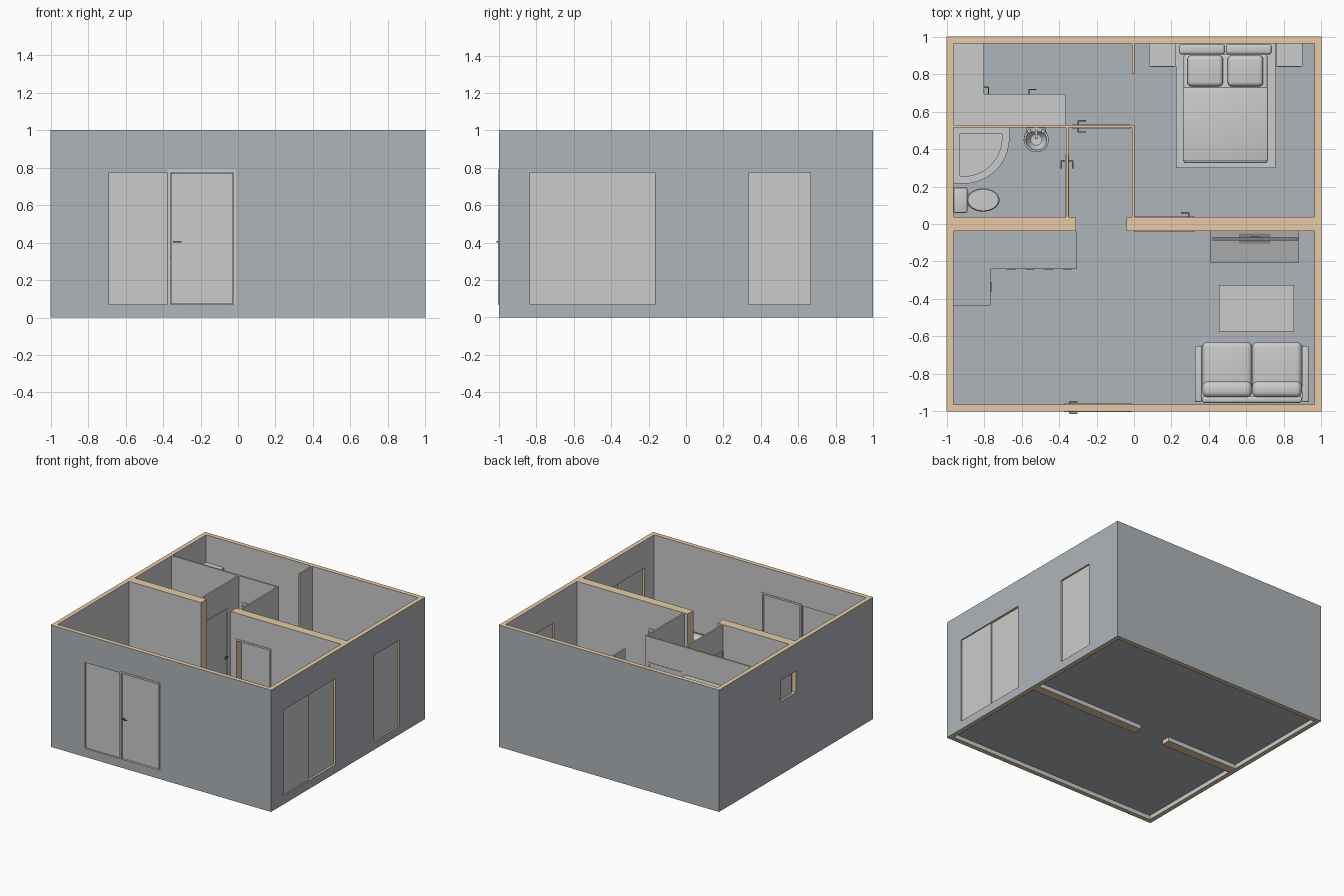
import bpy, bmesh
from math import sin, cos, pi, radians
from mathutils import Matrix

if "Cube" in bpy.data.objects:
    bpy.data.objects.remove(bpy.data.objects["Cube"])

def mat(name, r, g, b):
    m = bpy.data.materials.new(name)
    m.diffuse_color = (r, g, b, 1)
    m.use_nodes = True
    m.node_tree.nodes["Principled BSDF"].inputs["Base Color"].default_value = m.diffuse_color
    return m

BLUE = mat("blue_grey", .43, .46, .49)
TAN = mat("tan_edge", .80, .60, .38)
DARK = mat("dark_grey", .22, .22, .22)
FL = .07          # finished floor level
IN = .963         # inner face of the outer walls

def finish(name, bm, m=None, smooth=False):
    me = bpy.data.meshes.new(name)
    bmesh.ops.recalc_face_normals(bm, faces=bm.faces)
    bm.to_mesh(me)
    bm.free()
    if m:
        me.materials.append(m)
    ob = bpy.data.objects.new(name, me)
    bpy.context.collection.objects.link(ob)
    if smooth:
        bpy.ops.object.select_all(action='DESELECT')
        ob.select_set(True)
        bpy.context.view_layer.objects.active = ob
        bpy.ops.object.shade_smooth_by_angle(angle=radians(40))
    return ob

def box(name, x0, x1, y0, y1, z0, z1, m=None, bevel=0, seg=4):
    bm = bmesh.new()
    M = Matrix.Translation(((x0+x1)/2, (y0+y1)/2, (z0+z1)/2)) @ Matrix.Diagonal((x1-x0, y1-y0, z1-z0, 1))
    bmesh.ops.create_cube(bm, size=1, matrix=M)
    if bevel:
        bmesh.ops.bevel(bm, geom=bm.edges[:], offset=bevel, segments=seg, profile=.5, affect='EDGES')
    return finish(name, bm, m, bool(bevel))

def prism(name, pts, z0, z1, m=None):
    bm = bmesh.new()
    f = bm.faces.new([bm.verts.new((x, y, z0)) for x, y in pts])
    r = bmesh.ops.extrude_face_region(bm, geom=[f])
    bmesh.ops.translate(bm, vec=(0, 0, z1-z0), verts=[v for v in r['geom'] if isinstance(v, bmesh.types.BMVert)])
    return finish(name, bm, m, True)

def lathe(name, prof, cx, cy, sx=1, sy=1, n=32, m=None):
    bm = bmesh.new()
    vs = [bm.verts.new((r, 0, z)) for r, z in prof]
    es = [bm.edges.new(p) for p in zip(vs, vs[1:])]
    bmesh.ops.spin(bm, geom=vs+es, cent=(0, 0, 0), axis=(0, 0, 1), angle=2*pi, steps=n)
    bmesh.ops.remove_doubles(bm, verts=bm.verts, dist=1e-5)
    bmesh.ops.transform(bm, verts=bm.verts, matrix=Matrix.Translation((cx, cy, 0)) @ Matrix.Diagonal((sx, sy, 1, 1)))
    return finish(name, bm, m, True)

def cut(ob, cutters):
    for c in cutters:
        md = ob.modifiers.new("cut", 'BOOLEAN')
        md.operation, md.solver, md.object = 'DIFFERENCE', 'EXACT', c
    dg = bpy.context.evaluated_depsgraph_get()
    me = bpy.data.meshes.new_from_object(ob.evaluated_get(dg))
    ob.modifiers.clear()
    ob.data = me
    for c in cutters:
        bpy.data.objects.remove(c)

def abox(name, axis, a0, a1, b0, b1, z0, z1, m=None):
    """Box given along a wall (a) and through it (b)."""
    if axis == 'x':
        return box(name, a0, a1, b0, b1, z0, z1, m)
    return box(name, b0, b1, a0, a1, z0, z1, m)

def wall(name, axis, a0, a1, b0, b1, z0=0, holes=()):
    """Wall with cut openings; cut edges are tan, outside is blue grey."""
    ob = abox(name, axis, a0, a1, b0, b1, z0, 1)
    if holes:
        cut(ob, [abox("cutter", axis, h[0], h[1], b0-.1, b1+.1, h[2], h[3]) for h in holes])
    me = ob.data
    me.materials.clear()
    for m in (None, BLUE, TAN):
        me.materials.append(m)
    k = 1 if axis == 'x' else 0
    for p in me.polygons:
        c = p.center
        if abs(p.normal.z) < .5 and max(abs(c.x), abs(c.y)) > .999:
            p.material_index = 1
        elif b0+.001 < c[k] < b1-.001:
            p.material_index = 2
        else:
            p.material_index = 0

def lever(name, axis, a, b, side, d, z=.405):
    """Lever handle: stem out of the leaf, grip along it."""
    e = sorted((b, b+side*.025))
    abox(name+"_stem", axis, a-.004, a+.004, *e, z-.004, z+.004, DARK)
    g = sorted((a, a+d*.04))
    e = sorted((b+side*.02, b+side*.027))
    abox(name+"_grip", axis, *g, *e, z-.004, z+.004, DARK)

def door(name, axis, a0, a1, b0, b1, leaf, latch):
    """Casing round an opening, leaf and a lever on both faces."""
    w, e, top = .015, .004, .775
    for tag, p, q, z0, z1 in (("left", a0-w, a0, FL, top), ("right", a1, a1+w, FL, top), ("top", a0-w, a1+w, top, top+w)):
        abox(f"{name}_casing_{tag}", axis, p, q, b0-e, b1+e, z0, z1)
    abox(name+"_leaf", axis, a0+.002, a1-.002, leaf-.007, leaf+.007, FL+.003, top-.002)
    a = a1-.018 if latch > 0 else a0+.018
    for s in (-1, 1):
        lever(f"{name}_lever_{s}", axis, a, leaf+s*.007, s, -latch)

# Shell: floor and outer walls
box("floor", -IN, IN, -IN, IN, .035, FL, BLUE)
T = .775
wall("front_wall", 'x', -1, 1, -1, -IN, 0, [(-.69, -.378, FL, T), (-.36, -.025, FL, T)])
wall("back_wall", 'x', -1, 1, IN, 1)
wall("right_wall", 'y', -IN, IN, IN, 1, 0, [(-.835, -.165, FL, T), (.335, .665, FL, T)])
wall("left_wall", 'y', -IN, IN, -1, -IN, 0, [(0, .2, .6, T)])

# Inner walls
wall("middle_wall_left", 'x', -IN, -.31, -.037, .037)
wall("middle_wall_right", 'x', -.04, IN, -.037, .037, 0, [(.015, .31, FL, T)])
wall("hall_back_wall", 'x', -IN, .002, .515, .528, .06, [(-.315, -.035, FL, T)])
wall("bath_wall", 'y', .037, .515, -.364, -.351, .06, [(.055, .355, FL, T)])
wall("hall_right_wall", 'y', .037, .515, -.011, .002, .06)
wall("bedroom_stub_wall", 'y', .8, IN, -.011, .002, .06)

# Doors
door("front_door", 'x', -.36, -.025, -1, -IN, -.98, -1)
door("bedroom_door", 'x', .015, .31, -.037, .037, .03, 1)
door("hall_door", 'x', -.315, -.035, .515, .528, .5215, -1)
door("bath_door", 'y', .055, .355, -.364, -.351, -.3575, 1)

# Window panes
box("front_window_pane", -.69, -.378, -.986, -.976, FL, T)
box("side_window_pane_a", .982, .990, -.835, -.495, FL, T)
box("side_window_pane_b", .974, .982, -.505, -.165, FL, T)
box("bedroom_window_pane", .976, .986, .335, .665, FL, T)
box("bath_window_pane", -.984, -.974, .037, .2, .6, T)

# Kitchen counter
def ell(x0, xc, x1, y0, yc, y1):
    return [(x0, y1), (x0, y0), (xc, y0), (xc, yc), (x1, yc), (x1, y1)]
prism("kitchen_cabinets", ell(-IN, -.772, -.31, -.43, -.232, -.037), FL, .355)
prism("kitchen_worktop", ell(-IN, -.765, -.308, -.435, -.24, -.037), .355, .37, BLUE)
for i in range(4):
    x = -.68+i*.1
    box(f"cabinet_handle_{i}", x, x+.05, -.243, -.232, .32, .326, DARK)
box("cabinet_handle_side", -.772, -.761, -.36, -.31, .32, .326, DARK)

# Wardrobe
prism("wardrobe", [(-IN, IN), (-IN, .528), (-.365, .528), (-.365, .695), (-.8, .695), (-.8, IN)], FL, T)
lever("wardrobe_lever_a", 'x', -.56, .695, 1, 1)
lever("wardrobe_lever_b", 'y', .73, -.8, 1, -1)

# Shower tray
def quarter(x0, y1, r, n=20):
    cx, cy = -.91, .46
    arc = [(cx+r*sin(i*pi/2/n), cy-r*cos(i*pi/2/n)) for i in range(n+1)]
    return [(x0, y1), (x0, cy-r)] + arc + [(cx+r, y1)]
tray = prism("shower_tray", quarter(-IN, .515, .245), FL, .14)
cut(tray, [prism("cutter", quarter(-.93, .48, .205), .09, .2)])
lathe("shower_drain", [(0, .093), (.012, .093), (.012, .089)], -.9, .45, n=16)

# Toilet
box("toilet_tank", -IN, -.89, .06, .195, FL, .34, bevel=.006, seg=2)
lathe("toilet_bowl", [(0, FL), (.6, FL), (.5, .12), (.9, .18), (1, .2), (1, .212), (.93, .218), (0, .22)], -.805, .128, .087, .062)
box("toilet_neck", -.9, -.83, .09, .165, FL, .2)

# Wash basin
lathe("basin", [(0, .305), (.03, .31), (.05, .335), (.056, .36), (.066, .36), (.067, .345), (.05, .3), (.022, .28), (.02, FL), (0, FL)], -.522, .45)
box("basin_ledge", -.575, -.469, .49, .515, .325, .36, bevel=.006, seg=2)
for x in (-.56, -.484):
    lathe("basin_tap", [(0, .39), (.01, .39), (.011, .375), (.006, .37), (.006, .355), (0, .355)], x, .495, n=12)
lathe("spout_post", [(0, .4), (.007, .4), (.007, .355), (0, .355)], -.522, .5, n=12)
box("spout", -.528, -.516, .455, .505, .39, .4)

# Bed
box("bed_base", .225, .755, .3, IN, FL+.03, .16)
for i, x in enumerate((.24, .71)):
    for j, y in enumerate((.315, .92)):
        box(f"bed_leg_{i}{j}", x, x+.03, y, y+.03, FL, FL+.03)
box("mattress", .265, .712, .325, .905, .16, .225, bevel=.012, seg=3)
box("bed_cover", .262, .715, .335, .73, .17, .23, bevel=.008, seg=3)
for i, x in enumerate((.285, .5)):
    box(f"pillow_{i}", x, x+.19, .735, .9, .215, .265, bevel=.022)
for i, x in enumerate((.24, .49)):
    box(f"headboard_cushion_{i}", x, x+.246, .905, .96, .16, .37, bevel=.016)
for i, x in enumerate((.08, .757)):
    box(f"nightstand_{i}", x, x+.143, .842, IN, FL, .22)
    box(f"nightstand_drawer_{i}", x+.01, x+.133, .838, .842, .15, .205)

# Sofa
box("sofa_base", .36, .9, -.945, -.645, FL+.02, .15)
for i, x in enumerate((.325, .897)):
    box(f"sofa_arm_{i}", x, x+.038, -.95, -.65, FL, .26, bevel=.008, seg=3)
for i, x in enumerate((.365, .631)):
    box(f"sofa_seat_{i}", x, x+.265, -.9, -.63, .145, .21, bevel=.028)
    box(f"sofa_back_cushion_{i}", x, x+.265, -.925, -.84, .2, .33, bevel=.03)
box("sofa_back", .365, .896, -.955, -.92, FL+.02, .31, bevel=.012, seg=3)

# Coffee table
box("coffee_table_top", .455, .855, -.575, -.325, .19, .21)
for i, x in enumerate((.465, .825)):
    for j, y in enumerate((-.565, -.355)):
        box(f"coffee_table_leg_{i}{j}", x, x+.02, y, y+.02, FL, .19)

# Television and stand
GREY = mat("mid_grey", .4, .4, .4)
box("tv_stand", .405, .88, -.205, -.037, FL, .21, GREY)
box("tv_foot", .56, .73, -.105, -.05, .21, .218, DARK)
box("tv_neck", .625, .665, -.08, -.065, .218, .27, DARK)
box("tv_screen", .418, .875, -.087, -.073, .235, .495, DARK)
